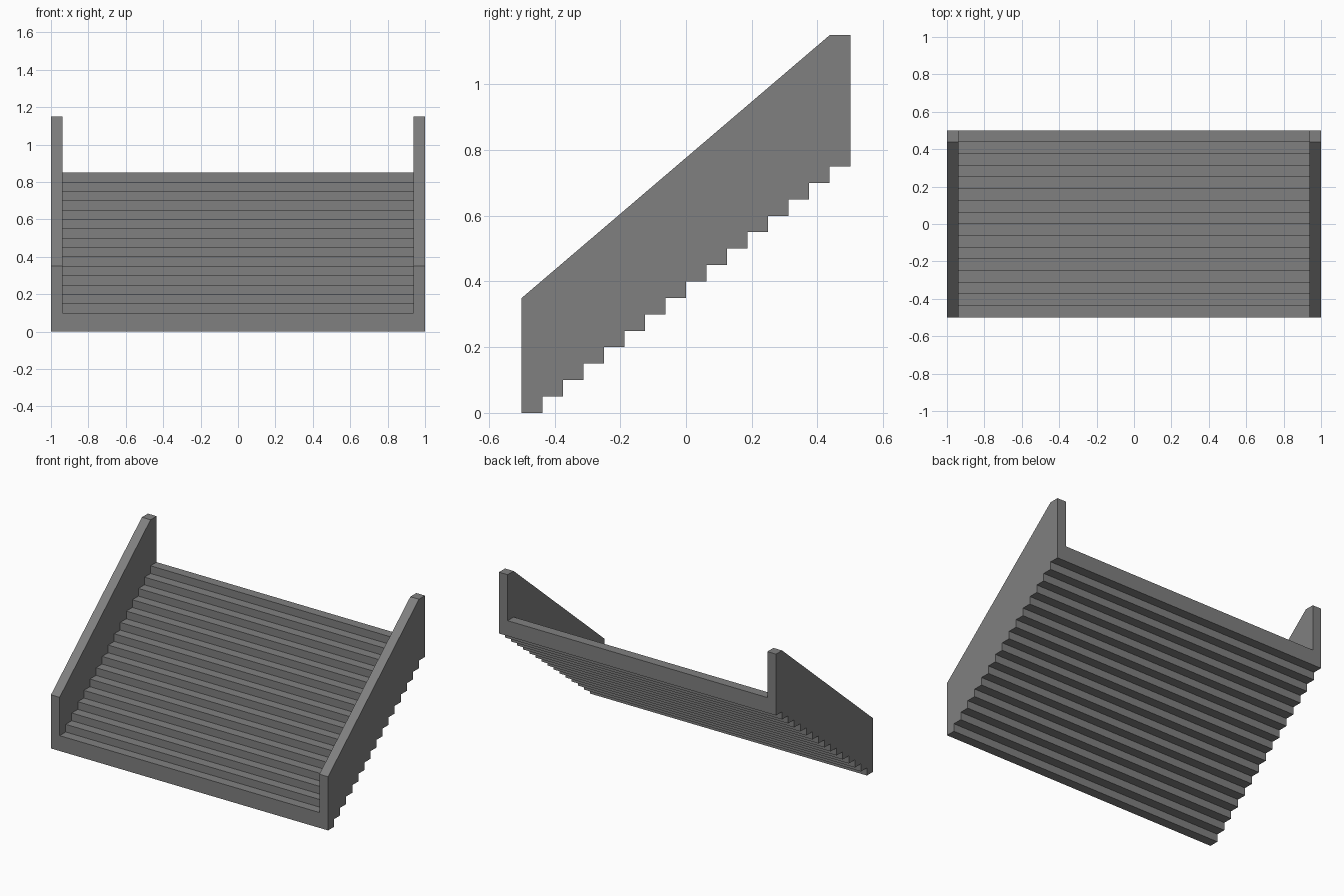
import bpy, bmesh

if "Cube" in bpy.data.objects:
    bpy.data.objects.remove(bpy.data.objects["Cube"])

STEPS, RUN, RISE = 16, 1 / 16, 0.05
HALF_WIDTH, WALL = 1.0, 0.0625


def staircase(z0):
    """Side-view step line as (y, z), rising from front to back."""
    pts = []
    for i in range(STEPS):
        z = z0 + i * RISE
        pts += [(-0.5 + i * RUN, z), (-0.5 + (i + 1) * RUN, z)]
    return pts


def extrude_profile(name, profile, half):
    """Solid made by sweeping a (y, z) profile from -half to +half in x."""
    bm = bmesh.new()
    face = bm.faces.new([bm.verts.new((-half, y, z)) for y, z in profile])
    ext = bmesh.ops.extrude_face_region(bm, geom=[face])
    verts = [g for g in ext["geom"] if isinstance(g, bmesh.types.BMVert)]
    bmesh.ops.translate(bm, verts=verts, vec=(2 * half, 0, 0))
    bmesh.ops.recalc_face_normals(bm, faces=bm.faces)
    mesh = bpy.data.meshes.new(name)
    bm.to_mesh(mesh)
    bm.free()
    obj = bpy.data.objects.new(name, mesh)
    bpy.context.collection.objects.link(obj)
    return obj


# Dark grey stone
stone = bpy.data.materials.new("dark_grey")
stone.diffuse_color = (0.216, 0.216, 0.216, 1)
stone.use_nodes = True
stone.node_tree.nodes["Principled BSDF"].inputs["Base Color"].default_value = stone.diffuse_color

# Full-width body: stepped underside, sloping parapet top
body = staircase(0) + [(0.5, 1.15), (0.5 - RUN, 1.15), (-0.5, 0.35)]
stairs = extrude_profile("stairs_with_side_walls", body, HALF_WIDTH)
stairs.data.materials.append(stone)

# Channel above the treads, open at front and back
treads = staircase(2 * RISE)
treads[0], treads[-1] = (-0.6, treads[0][1]), (0.6, treads[-1][1])
cutter = extrude_profile("tread_channel_cutter",
                         treads + [(0.6, 1.4), (-0.6, 1.4)], HALF_WIDTH - WALL)
cutter.data.materials.append(stone)
cutter.hide_render = True

cut = stairs.modifiers.new("channel", 'BOOLEAN')
cut.operation, cut.solver, cut.object = 'DIFFERENCE', 'EXACT', cutter
bpy.context.view_layer.objects.active = stairs
bpy.ops.object.modifier_apply(modifier=cut.name)
bpy.data.objects.remove(cutter)
